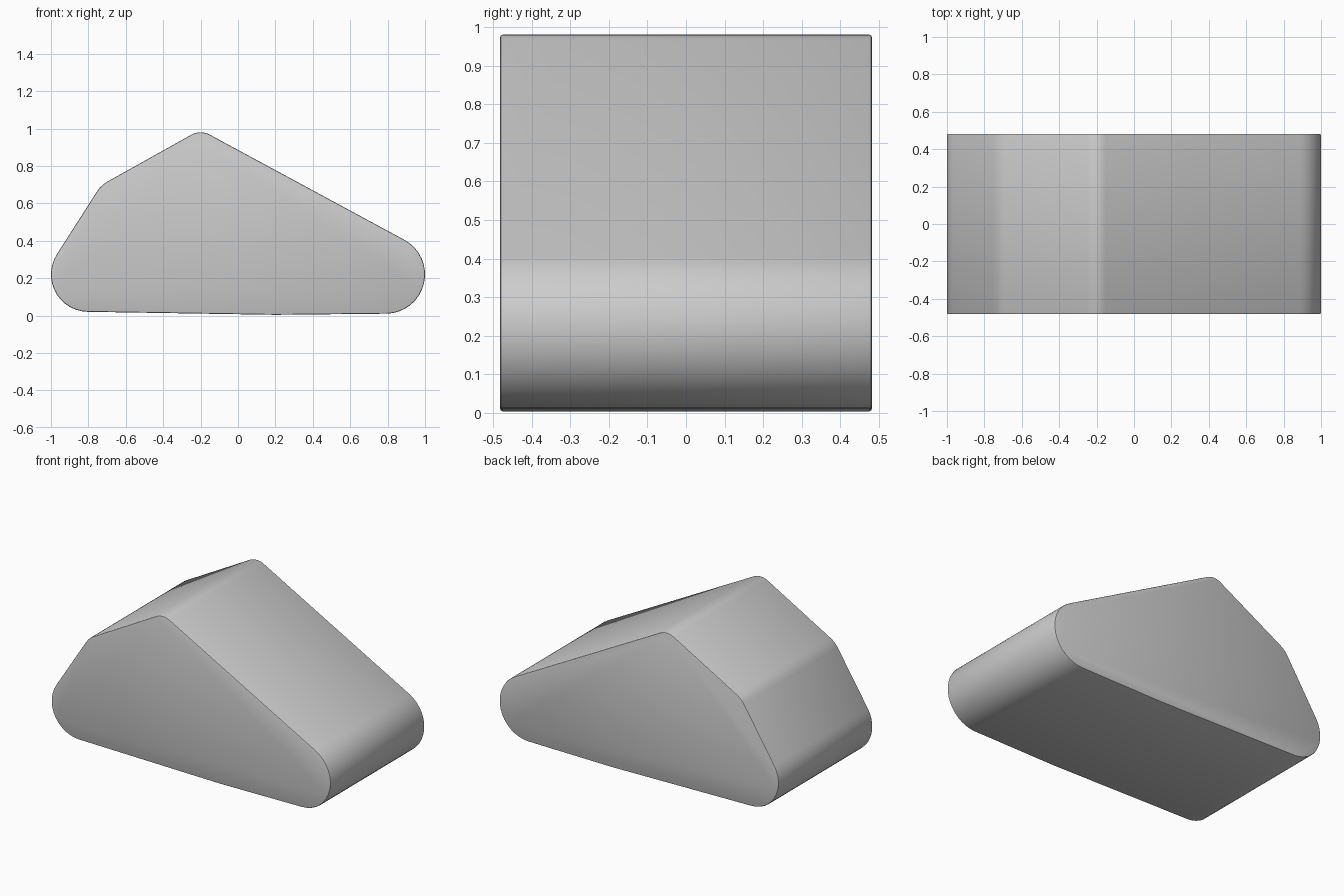
import bpy, bmesh
from math import atan2, acos, cos, sin, pi, hypot, ceil

if "Cube" in bpy.data.objects:
    bpy.data.objects.remove(bpy.data.objects["Cube"])

# Corner rounds of the side profile, counter-clockwise: x, z, radius
ROUNDS = [(-0.80, 0.22, 0.20), (0.20, 0.104, 0.10), (0.79, 0.22, 0.21),
          (-0.20, 0.88, 0.10), (-0.6265, 0.5845, 0.15)]
HALF_DEPTH = 0.482


def tangent_angle(a, b):
    """Outward normal angle of the straight edge joining two rounds."""
    dx, dz = b[0] - a[0], b[1] - a[1]
    return atan2(dz, dx) - acos((a[2] - b[2]) / hypot(dx, dz))


def rounded_profile(rounds):
    pts, n = [], len(rounds)
    for i, (x, z, r) in enumerate(rounds):
        start = tangent_angle(rounds[i - 1], rounds[i])
        sweep = (tangent_angle(rounds[i], rounds[(i + 1) % n]) - start) % (2 * pi)
        steps = max(1, ceil(sweep / 0.17))
        for k in range(steps + 1):
            t = start + sweep * k / steps
            pts.append((x + r * cos(t), z + r * sin(t)))
    return pts


# Wedge body: extruded rounded profile
bm = bmesh.new()
face = bm.faces.new([bm.verts.new((x, -HALF_DEPTH, z)) for x, z in rounded_profile(ROUNDS)])
ext = bmesh.ops.extrude_face_region(bm, geom=[face])
verts = [g for g in ext["geom"] if isinstance(g, bmesh.types.BMVert)]
bmesh.ops.translate(bm, verts=verts, vec=(0, 2 * HALF_DEPTH, 0))
bmesh.ops.remove_doubles(bm, verts=bm.verts, dist=0.0005)
bmesh.ops.recalc_face_normals(bm, faces=bm.faces)

# Fine softened rim around both end faces
rim = [e for e in bm.edges if abs(e.verts[0].co.y - e.verts[1].co.y) < 1e-5]
bmesh.ops.bevel(bm, geom=rim, offset=0.007, segments=2, profile=0.5, affect='EDGES')

mesh = bpy.data.meshes.new("wedge_body")
bm.to_mesh(mesh)
bm.free()
body = bpy.data.objects.new("wedge_body", mesh)
bpy.context.collection.objects.link(body)
bpy.context.view_layer.objects.active = body
body.select_set(True)
bpy.ops.object.shade_smooth_by_angle(angle=0.45)
